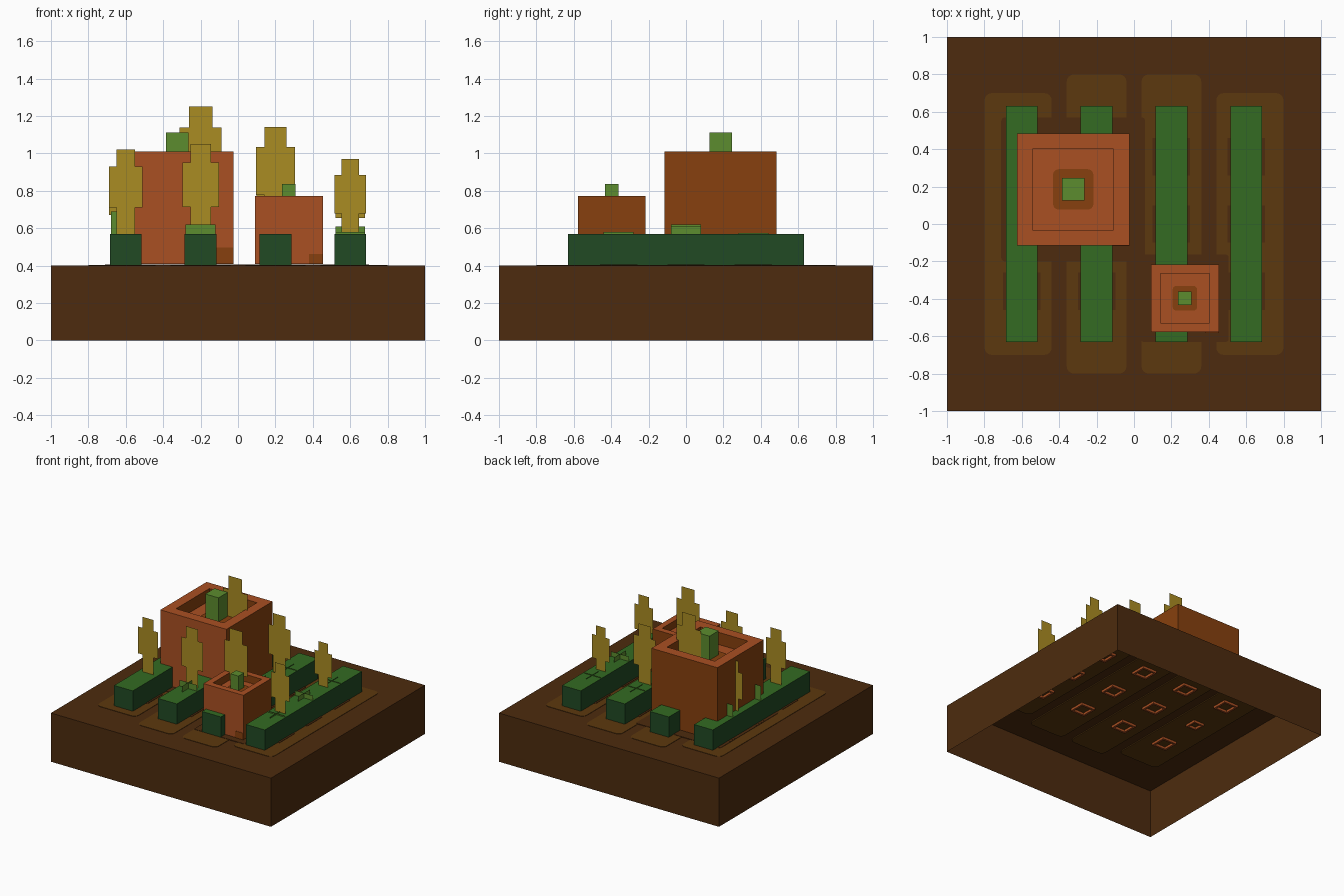
import bpy, bmesh

old = bpy.data.objects.get("Cube")
if old:
    bpy.data.objects.remove(old, do_unlink=True)


def material(name, r, g, b):
    lin = [(c / 255 / 12.92) if c / 255 <= 0.04045 else ((c / 255 + 0.055) / 1.055) ** 2.4
           for c in (r, g, b)] + [1.0]
    m = bpy.data.materials.new(name)
    m.use_nodes = True
    m.diffuse_color = lin
    m.node_tree.nodes["Principled BSDF"].inputs["Base Color"].default_value = lin
    return m


SOIL = material("dark_soil", 77, 43, 14)
MOUND = material("light_soil", 92, 56, 14)
ORANGE = material("orange_skin", 170, 80, 34)
BROWN = material("brown_skin", 135, 64, 14)
LEAF_TOP = material("leaf_green", 51, 107, 34)
LEAF_SIDE = material("dark_green", 33, 74, 36)
SPROUT = material("sprout_green", 92, 140, 46)
WHEAT = material("straw_yellow", 170, 140, 34)


def finish(name, bm, *mats):
    me = bpy.data.meshes.new(name)
    bm.normal_update()
    bm.to_mesh(me)
    bm.free()
    for m in mats:
        me.materials.append(m)
    ob = bpy.data.objects.new(name, me)
    bpy.context.collection.objects.link(ob)
    return ob


def box_bm(x0, x1, y0, y1, z0, z1):
    bm = bmesh.new()
    bmesh.ops.create_cube(bm, size=1)
    for v in bm.verts:
        v.co.x = x1 if v.co.x > 0 else x0
        v.co.y = y1 if v.co.y > 0 else y0
        v.co.z = z1 if v.co.z > 0 else z0
    bm.normal_update()
    return bm


def box(name, x0, x1, y0, y1, z0, z1, *mats):
    return finish(name, box_bm(x0, x1, y0, y1, z0, z1), *mats)


def rounded_plate(name, x0, x1, y0, y1, z0, z1, r, mat):
    bm = box_bm(x0, x1, y0, y1, z0, z1)
    upright = [e for e in bm.edges
               if abs(e.verts[0].co.z - e.verts[1].co.z) > (z1 - z0) / 2]
    bmesh.ops.bevel(bm, geom=upright, offset=r, segments=4, profile=0.5, affect='EDGES')
    return finish(name, bm, mat)


def sheet(name, points, mat):
    bm = bmesh.new()
    bm.faces.new([bm.verts.new(p) for p in points])
    return finish(name, bm, mat)


# Ground block, hollow and open underneath
bm = box_bm(-1, 1, -1, 1, 0, 0.4)
bmesh.ops.delete(bm, geom=[f for f in bm.faces if f.normal.z < -0.5], context='FACES_ONLY')
finish("ground_block", bm, SOIL)

# Four soil mounds with a hedge row on each
ROWS = (-0.6, -0.2, 0.2, 0.6)
SPOTS = (-0.36, 0.0, 0.36)
for i, x in enumerate(ROWS):
    outer = abs(x) > 0.5
    hx, hy = (0.18, 0.7) if outer else (0.16, 0.8)
    mx = x * 1.033 if outer else x
    rounded_plate(f"soil_mound_{i}", mx - hx, mx + hx, -hy, hy, 0.392, 0.403, 0.04, MOUND)
    bm = box_bm(x - 0.085, x + 0.085, -0.63, 0.63, 0.401, 0.57)
    for f in bm.faces:
        f.material_index = 0 if f.normal.z > 0.5 else 1
    finish(f"hedge_row_{i}", bm, LEAF_TOP, LEAF_SIDE)


# Square root collar under the ground
def root_ring(name, x, y, outer, inner):
    bm = box_bm(x - outer, x + outer, y - outer, y + outer, 0.372, 0.391)
    ends = [f for f in bm.faces if abs(f.normal.z) > 0.5]
    bmesh.ops.inset_individual(bm, faces=ends, thickness=outer - inner)
    bmesh.ops.bridge_loops(bm, edges=[e for f in ends for e in f.edges])
    bmesh.ops.delete(bm, geom=ends, context='FACES_ONLY')
    bmesh.ops.recalc_face_normals(bm, faces=bm.faces)
    finish(name, bm, ORANGE)


# Sprouts: crossed leaves, a dark soil patch and a root collar at each spot
SPROUT_TOPS = ((0.56, 0.69, 0.67), (0.62, 0.60, 0.575),
               (0.575, 0.62, 0.575), (0.58, 0.61, 0.575))
for i, x in enumerate(ROWS):
    for j, y in enumerate(SPOTS):
        tag = f"{i}_{j}"
        top = SPROUT_TOPS[i][j]
        profile = ((-0.08, 0.41), (0.08, 0.41), (0.08, top), (-0.08, top))
        sheet("sprout_leaf_wide_" + tag, [(x + a, y, z) for a, z in profile], SPROUT)
        sheet("sprout_leaf_deep_" + tag, [(x, y + a, z) for a, z in profile], SPROUT)
        box("soil_patch_" + tag, x - 0.1, x + 0.1, y - 0.1, y + 0.1, 0.401, 0.406, SOIL)
        small = (i, j) == (0, 1)
        root_ring("root_collar_" + tag, x, y, 0.047 if small else 0.065,
                  0.028 if small else 0.042)


# Flat stepped wheat ears standing across the rows
def wheat(name, x, y, top, w):
    cap, low = top - 0.5 * w, top - 1.72 * w
    n, h = 0.28 * w, 0.5 * w
    right = [(n, 0.41), (n, low), (h, low), (h, cap), (n, cap), (n, top)]
    pts = right + [(-a, z) for a, z in reversed(right)]
    sheet(name, [(x + a, y, z) for a, z in pts], WHEAT)


FRONT_EARS = ((1.02, 0.18), (1.05, 0.195), (1.14, 0.21), (0.97, 0.17))
BACK_EARS = ((0.98, 0.18), (1.25, 0.225), (1.05, 0.2), (0.93, 0.16))
for i, x in enumerate(ROWS):
    wheat(f"wheat_front_{i}", x, -0.31, *FRONT_EARS[i])
    wheat(f"wheat_back_{i}", x, 0.25, *BACK_EARS[i])


# Square gourd: sunken top, painted sides, stem and dark soil around it
def gourd(name, cx, cy, s):
    z0, z1, h = 0.408, 0.41 + 0.6 * s, 0.3 * s
    rounded_plate(name + "_soil", cx - 0.385 * s, cx + 0.385 * s,
                  cy - 0.385 * s, cy + 0.385 * s, 0.401, 0.4055, 0.02 * s, SOIL)
    bm = box_bm(cx - h, cx + h, cy - h, cy + h, z0, z1)
    top = [f for f in bm.faces if f.normal.z > 0.5]
    bmesh.ops.inset_region(bm, faces=top, thickness=0.118 * s)
    floor = bmesh.ops.extrude_discrete_faces(bm, faces=top)["faces"]
    bmesh.ops.translate(bm, verts=floor[0].verts, vec=(0, 0, -0.1 * s))
    bm.normal_update()
    for f in bm.faces:
        c = f.calc_center_median()
        front = f.normal.y < -0.5 and c.y < cy - 0.9 * h
        f.material_index = 0 if f.normal.z > 0.5 or front else 1
    finish(name + "_body", bm, ORANGE, BROWN)
    # brown corner on the front
    yf = cy - h
    box(name + "_corner_mark", cx + 0.18 * s, cx + h, yf - 0.003, yf + 0.002,
        z0, z0 + 0.09 * s, BROWN)
    # stem base and stem
    zf = z1 - 0.1 * s
    b = 0.108 * s
    rounded_plate(name + "_stem_base", cx - b, cx + b, cy - b, cy + b,
                  zf - 0.002, zf + 0.006, 0.03 * s, BROWN)
    b = 0.06 * s
    box(name + "_stem", cx - b, cx + b, cy - b, cy + b, zf, z1 + 0.1 * s + 0.003, SPROUT)


gourd("large_gourd", -0.325, 0.185, 1.0)
gourd("small_gourd", 0.272, -0.397, 0.605)
